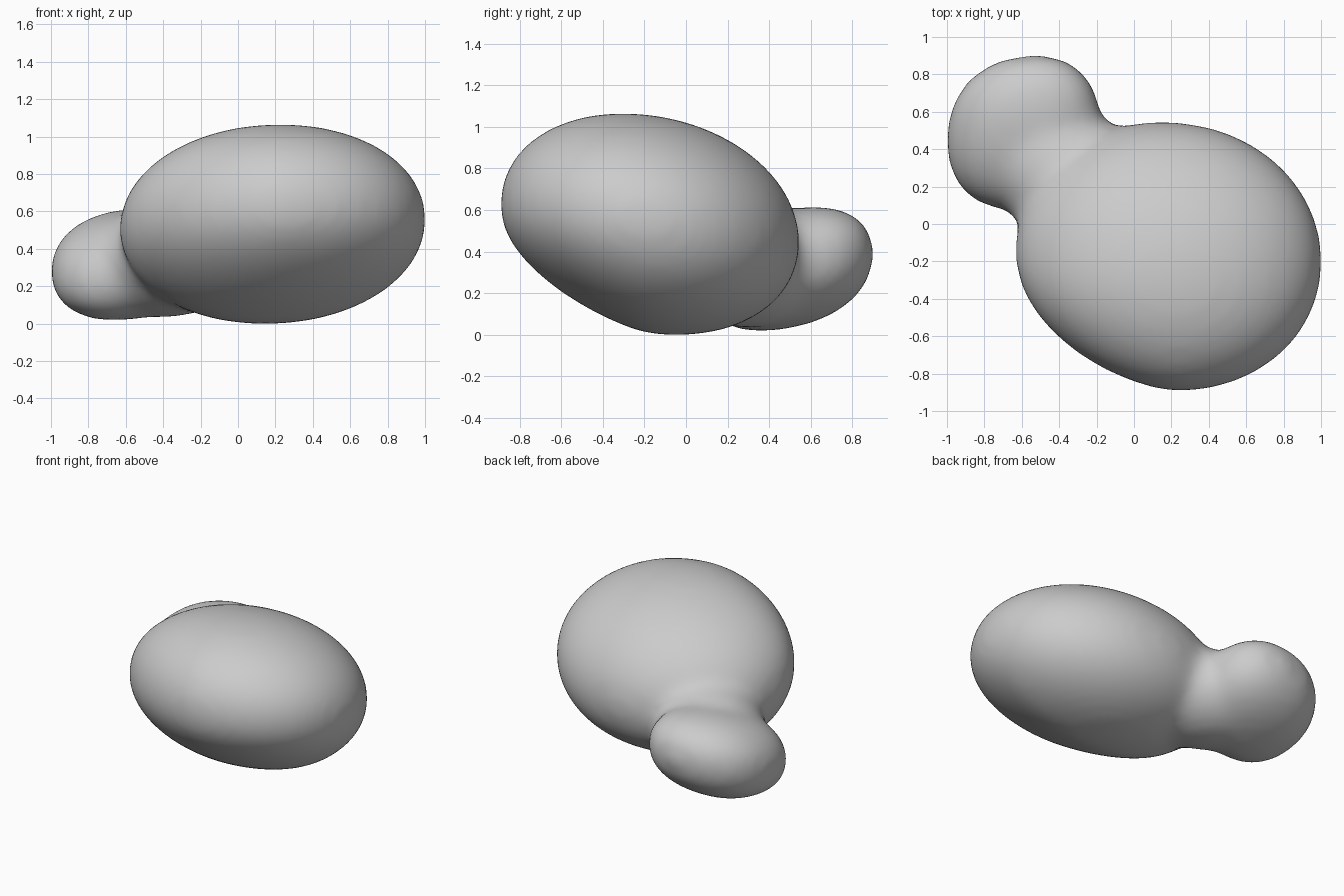
import bpy
from math import sqrt
from mathutils import Matrix, Vector

if "Cube" in bpy.data.objects:
    bpy.data.objects.remove(bpy.data.objects["Cube"])


def lobe(name, centre, half, xy, xz, yz, p=2.0):
    """Tilted (super)ellipsoid: half extents plus shear terms; p > 2 is boxier."""
    bpy.ops.mesh.primitive_ico_sphere_add(subdivisions=5, radius=1)
    ob = bpy.context.object
    ob.name = name
    a = half[0]
    b, c = xy / a, xz / a
    d = sqrt(half[1] ** 2 - b * b)
    e = (yz - b * c) / d
    f = sqrt(half[2] ** 2 - c * c - e * e)
    m = Matrix(((a, 0, 0), (b, d, 0), (c, e, f)))
    for v in ob.data.vertices:
        n = sum(abs(k) ** p for k in v.co) ** (1 / p)
        v.co = m @ (v.co / n) + Vector(centre)
    return ob


# large main lobe, small side lobe and the neck between them
body = lobe("pebble_body", (0.185, -0.175, 0.535), (0.82, 0.722, 0.534), -0.022, 0.02, -0.064, 2.05)
small = lobe("small_lobe", (-0.59, 0.49, 0.32), (0.412, 0.412, 0.296), 0.018, 0.016, 0.03, 2.25)
neck = lobe("neck", (-0.36, 0.265, 0.352), (0.447, 0.428, 0.318), -0.058, 0.015, -0.013)

# egg taper: the underside rises at the front, the front left is shaved
for v in body.data.vertices:
    t = max(0.0, -0.2 - v.co.y)
    if v.co.z < 0.62:
        v.co.z = 0.62 + (v.co.z - 0.62) * (1 - 0.28 * t)
    if v.co.y < -0.175:
        v.co.y = -0.175 + (v.co.y + 0.175) * (1 - 0.2 * max(0.0, 0.2 - v.co.x))

# fuse the lobes into one skin and soften the joints
bpy.ops.object.select_all(action='DESELECT')
for ob in (small, neck, body):
    ob.select_set(True)
bpy.context.view_layer.objects.active = body
bpy.ops.object.join()
remesh = body.modifiers.new("fuse", 'REMESH')
remesh.mode = 'VOXEL'
remesh.voxel_size = 0.03
remesh.use_smooth_shade = True
soft = body.modifiers.new("soften_joints", 'SMOOTH')
soft.factor = 0.5
soft.iterations = 30
for m in ("fuse", "soften_joints"):
    bpy.ops.object.modifier_apply(modifier=m)

# rest on the floor
low = min(v.co.z for v in body.data.vertices)
for v in body.data.vertices:
    v.co.z -= low
bpy.ops.object.shade_smooth()
